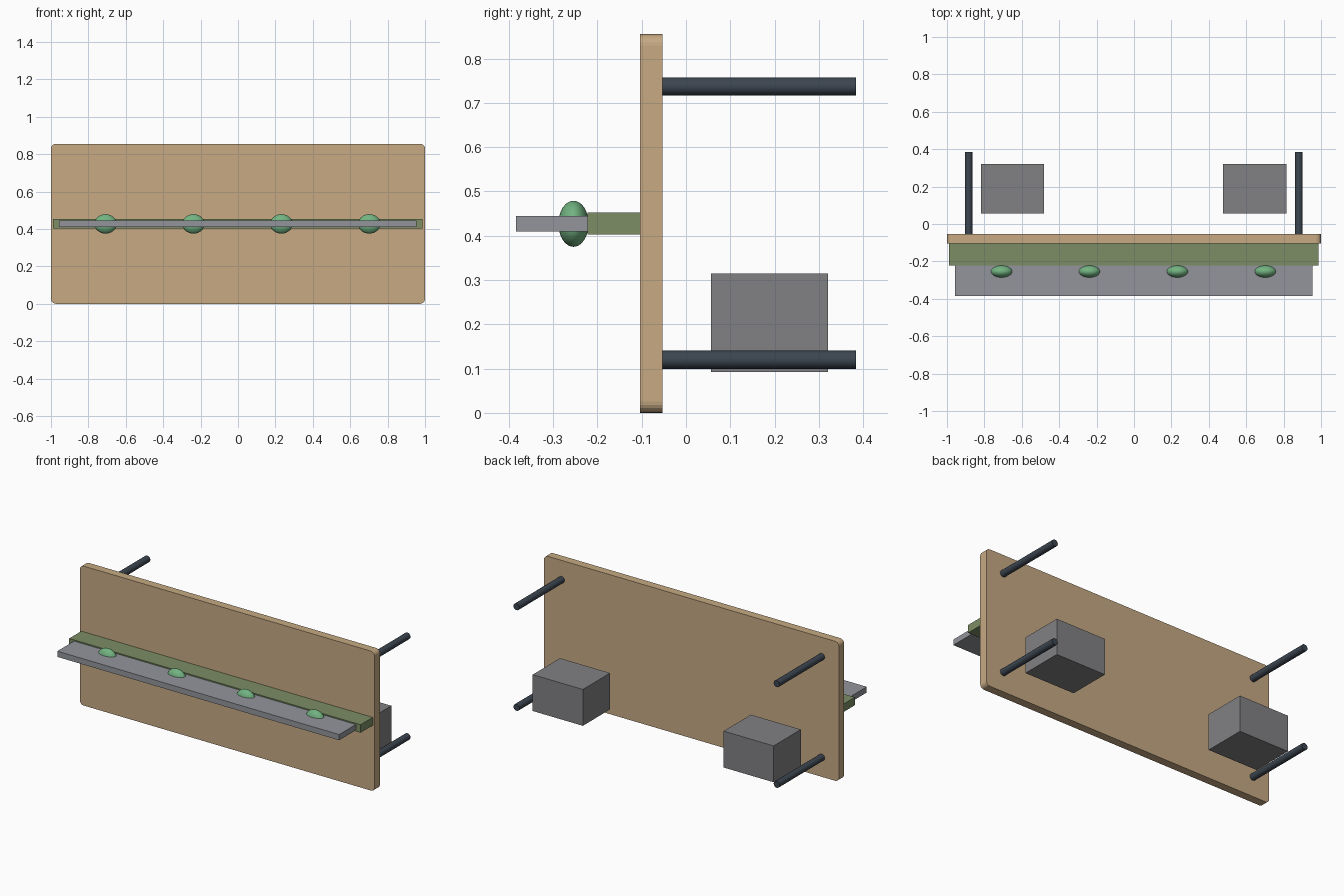
import bpy, bmesh, math

if "Cube" in bpy.data.objects:
    bpy.data.objects.remove(bpy.data.objects["Cube"])


def material(name, rgb):
    m = bpy.data.materials.new(name)
    m.diffuse_color = (*rgb, 1)
    m.use_nodes = True
    m.node_tree.nodes["Principled BSDF"].inputs["Base Color"].default_value = m.diffuse_color
    return m


TAN = material("tan", (0.57, 0.40, 0.23))
OLIVE = material("olive", (0.20, 0.27, 0.13))
GREEN = material("green", (0.17, 0.45, 0.22))
DARK = material("dark_steel", (0.045, 0.06, 0.08))
GREY = material("grey", (0.22, 0.22, 0.23))
LIGHT = material("light_grey", (0.29, 0.30, 0.33))


def box(name, x, y, z, mat, corner=0):
    """Box from (min, max) ranges; corner rounds the four edges running along y."""
    bm = bmesh.new()
    bmesh.ops.create_cube(bm, size=1)
    for v in bm.verts:
        v.co = [r[0] if c < 0 else r[1] for c, r in zip(v.co, (x, y, z))]
    if corner:
        edges = [e for e in bm.edges
                 if abs(e.verts[0].co.y - e.verts[1].co.y) > 1e-4]
        bmesh.ops.bevel(bm, geom=edges, offset=corner, segments=5,
                        profile=0.5, affect='EDGES')
    mesh = bpy.data.meshes.new(name)
    bm.to_mesh(mesh)
    bm.free()
    mesh.materials.append(mat)
    ob = bpy.data.objects.new(name, mesh)
    bpy.context.collection.objects.link(ob)
    return ob


def smooth(ob, name, mat):
    ob.name = name
    ob.data.materials.append(mat)
    bpy.ops.object.shade_smooth_by_angle(angle=math.radians(35))


# Upright board with rounded corners
box("back_board", (-1, 1), (-0.104, -0.053), (0, 0.855), TAN, corner=0.026)

# Rail and shelf along the front
box("shelf_rail", (-0.99, 0.987), (-0.222, -0.104), (0.403, 0.452), OLIVE)
box("front_shelf", (-0.957, 0.955), (-0.384, -0.222), (0.410, 0.445), LIGHT)

# Flattened knobs set through the shelf
for i in range(4):
    bpy.ops.mesh.primitive_uv_sphere_add(
        segments=32, ring_count=16, radius=1,
        location=(-0.708 + 0.47 * i, -0.254, 0.427))
    knob = bpy.context.object
    knob.scale = (0.06, 0.034, 0.052)
    bpy.ops.object.transform_apply(location=False, rotation=False, scale=True)
    smooth(knob, f"knob_{i + 1}", GREEN)

# Rods and blocks behind the board, left and right
for side, rod_x, block_x in (("left", -0.884, (-0.819, -0.480)),
                             ("right", 0.881, (0.475, 0.815))):
    for level, z in (("lower", 0.120), ("upper", 0.737)):
        bpy.ops.mesh.primitive_cylinder_add(
            vertices=16, radius=0.0205, depth=0.437,
            location=(rod_x, 0.1655, z), rotation=(math.pi / 2, 0, 0))
        smooth(bpy.context.object, f"{level}_{side}_rod", DARK)
    box(f"{side}_block", block_x, (0.057, 0.321), (0.092, 0.315), GREY)
